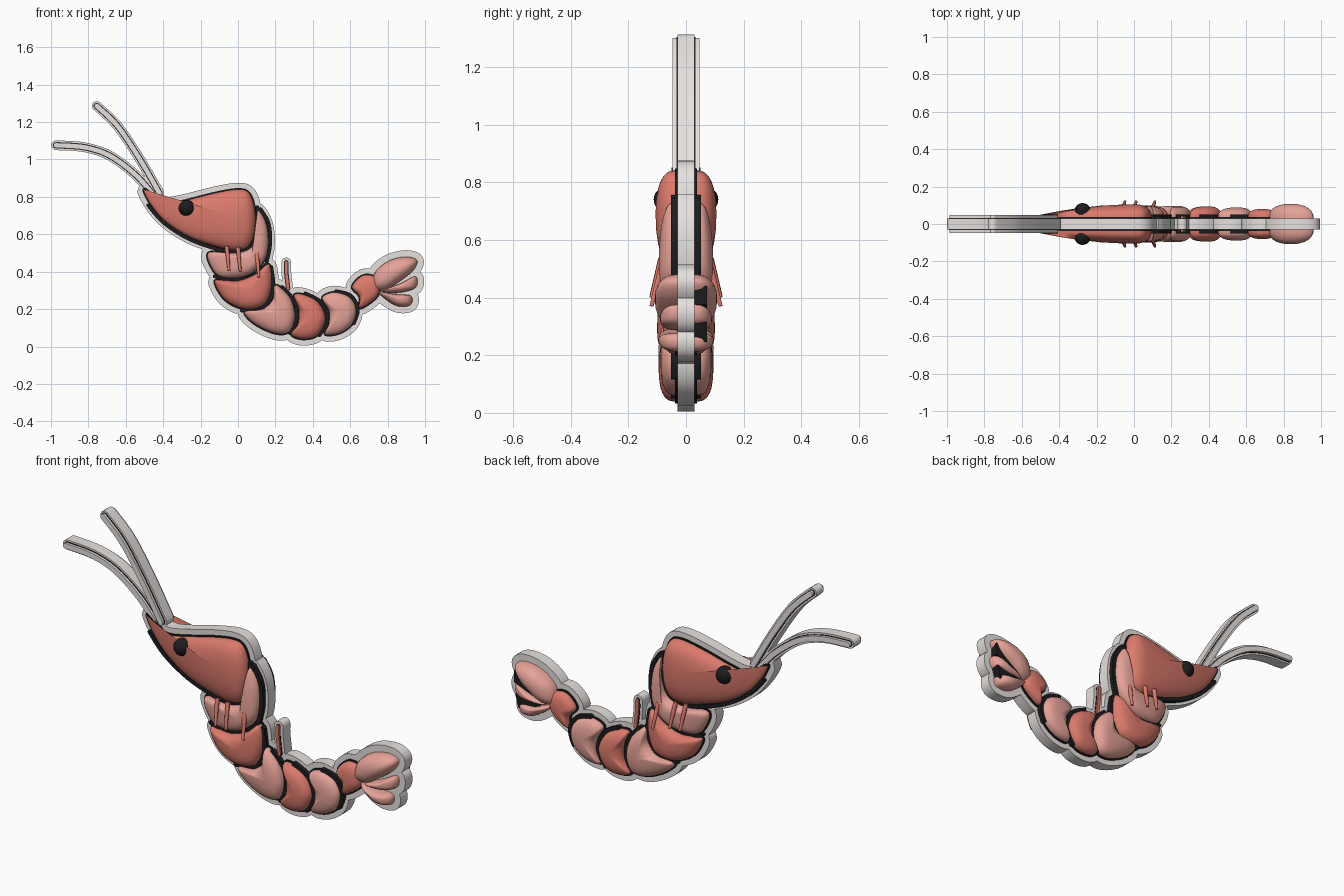
import bpy, bmesh, math
from mathutils import Vector

cube = bpy.data.objects.get("Cube")
if cube:
    bpy.data.objects.remove(cube, do_unlink=True)


def make_material(name, rgb):
    mat = bpy.data.materials.new(name)
    mat.use_nodes = True
    colour = (*rgb, 1.0)
    mat.diffuse_color = colour
    bsdf = next(n for n in mat.node_tree.nodes if n.type == 'BSDF_PRINCIPLED')
    bsdf.inputs["Base Color"].default_value = colour
    return mat


coral = make_material("coral shell", (0.71, 0.195, 0.15))
pink = make_material("pale pink shell", (0.78, 0.36, 0.31))
grey = make_material("warm grey backing", (0.79, 0.75, 0.73))
black = make_material("black", (0.012, 0.012, 0.014))


# ---- outline helpers: every outline lies in the x-z plane ----
def spline(points, closed=True, steps=6):
    """Smooth a few control points into a curve."""
    pts = [Vector(p) for p in points]
    n = len(pts)

    def at(i):
        return pts[i % n] if closed else pts[max(0, min(n - 1, i))]

    result = []
    for i in range(n if closed else n - 1):
        a, b, c, d = (at(i + k) for k in (-1, 0, 1, 2))
        for s in range(steps):
            t = s / steps
            result.append(0.5 * (2 * b + (c - a) * t + (2 * a - 5 * b + 4 * c - d) * t ** 2
                                 + (3 * b - a - 3 * c + d) * t ** 3))
    if not closed:
        result.append(pts[-1])
    return result


def grow(outline, amount):
    """Move an outline outwards along its normals."""
    n = len(outline)
    area = sum(outline[i - 1].cross(outline[i]) for i in range(n))
    sign = 1 if area > 0 else -1
    result = []
    for i, p in enumerate(outline):
        tangent = (outline[(i + 1) % n] - outline[i - 1]).normalized()
        result.append(p + Vector((tangent.y, -tangent.x)) * sign * amount)
    return result


def ribbon(path, radius):
    """Outline of a round-ended stroke along a path."""
    left, right = [], []
    last = len(path) - 1
    for i, p in enumerate(path):
        t = (path[min(i + 1, last)] - path[max(i - 1, 0)]).normalized()
        side = Vector((-t.y, t.x)) * radius
        left.append(p + side)
        right.append(p - side)

    def cap(centre, start):
        angles = [-math.pi * k / 6 for k in range(1, 6)]
        return [centre + Vector((start.x * math.cos(a) - start.y * math.sin(a),
                                 start.x * math.sin(a) + start.y * math.cos(a))) for a in angles]

    return (left + cap(path[-1], left[-1] - path[-1])
            + right[::-1] + cap(path[0], right[0] - path[0]))


def finish(name, bm, mat, angle=40):
    bmesh.ops.recalc_face_normals(bm, faces=bm.faces)
    mesh = bpy.data.meshes.new(name)
    bm.to_mesh(mesh)
    bm.free()
    mesh.materials.append(mat)
    obj = bpy.data.objects.new(name, mesh)
    bpy.context.collection.objects.link(obj)
    bpy.ops.object.select_all(action='DESELECT')
    obj.select_set(True)
    bpy.context.view_layer.objects.active = obj
    bpy.ops.object.shade_smooth_by_angle(angle=math.radians(angle))


def loft(bm, rings):
    for low, high in zip(rings, rings[1:]):
        for i in range(len(low)):
            bm.faces.new((low[i - 1], low[i], high[i], high[i - 1]))


def slab(name, outline, depth, mat, start=None):
    """Flat plate, equally thick on both sides of y = 0 unless a start is given."""
    bm = bmesh.new()
    near = -depth if start is None else start
    rings = [[bm.verts.new((p.x, y, p.y)) for p in outline] for y in (near, depth)]
    loft(bm, rings)
    for ring in rings:
        bm.faces.new(ring)
    finish(name, bm, mat)


def pillow(name, outline, height, mat, centre=None, taper=0, power=3, base=0.045):
    """Inflated shape, domed on both sides; taper thins it towards -x."""
    bm = bmesh.new()
    mid = Vector(centre) if centre else sum(outline, Vector((0, 0))) / len(outline)
    scales = (0.1, 0.35, 0.6, 0.75, 0.86, 0.93, 0.975, 1.0)
    rings = []
    for side, s in [(-1, s) for s in scales] + [(1, s) for s in reversed(scales)]:
        rise = (height - base) * math.sqrt(1 - s ** power)
        ring = []
        for p in outline:
            q = mid + (p - mid) * s
            y = side * (base + rise * (1 - taper * max(0, mid.x - q.x) ** 2))
            ring.append(bm.verts.new((q.x, y, q.y)))
        rings.append(ring)
    loft(bm, rings)
    for ring, y in ((rings[0], -height), (rings[-1], height)):
        tip = bm.verts.new((mid.x, y, mid.y))
        for i in range(len(ring)):
            bm.faces.new((ring[i - 1], ring[i], tip))
    finish(name, bm, mat, 75)


def shell(name, points, height, mat, **dome):
    """Domed shell, a thin black rim and a wider grey backing."""
    outline = spline(points)
    pillow(name, outline, height, mat, **dome)
    slab(name + "_rim", grow(outline, 0.007), 0.038, black)
    slab(name + "_backing", grow(outline, 0.035), 0.03, grey)


def strand(name, points, radius, depth, mat):
    """Thin raised stroke with a fine black edge on a grey backing."""
    path = spline(points, closed=False)
    slab(name, ribbon(path, radius), depth, mat)
    slab(name + "_edge", ribbon(path, radius + 0.003), 0.033, black)
    slab(name + "_backing", ribbon(path, 0.026), 0.03, grey)


# ---- head ----
shell("head", [(-.505, .84), (-.45, .785), (-.38, .765), (-.285, .78), (-.125, .82), (0, .84),
               (.06, .82), (.09, .735), (.09, .63), (.065, .55), (.01, .515), (-.1, .53),
               (-.26, .585), (-.39, .67), (-.47, .765)],
      0.105, coral, centre=(0, .69), taper=2.6, power=2.6)
slab("antenna_root", spline([(-.5, .85), (-.45, .815), (-.41, .775), (-.45, .77)]), 0.05, black)

# ---- body segments, from the head to the tail ----
shell("body_segment_1", [(.105, .73), (.15, .66), (.162, .55), (.14, .46), (.06, .385),
                         (-.04, .365), (-.12, .39), (-.16, .5), (-.02, .5), (.07, .53),
                         (.105, .62)], 0.095, pink, centre=(.07, .46))
shell("body_segment_2", [(-.125, .345), (-.07, .25), (.035, .2), (.14, .225), (.18, .33),
                         (.165, .44), (.09, .385), (0, .352), (-.08, .355)],
      0.1, coral, centre=(.06, .29))
shell("body_segment_3", [(.035, .185), (.09, .12), (.2, .07), (.275, .08), (.305, .16),
                         (.285, .25), (.235, .31), (.195, .325), (.185, .25), (.13, .2)],
      0.096, pink, centre=(.225, .18))
shell("body_segment_4", [(.285, .065), (.345, .04), (.425, .06), (.468, .15), (.43, .235),
                         (.36, .275), (.3, .275), (.325, .2), (.32, .12)],
      0.094, coral, centre=(.39, .155))
shell("body_segment_5", [(.465, .065), (.54, .07), (.61, .12), (.632, .2), (.595, .265),
                         (.515, .29), (.45, .26), (.487, .19), (.485, .12)],
      0.088, pink, centre=(.55, .18))
shell("body_segment_6", [(.65, .205), (.715, .24), (.755, .29), (.745, .365), (.67, .38),
                         (.61, .32), (.65, .265)], 0.08, coral)

# ---- black bands along the tail edge of each shell ----
for label, path in (
        ("head_lower", [(-.48, .755), (-.395, .66), (-.26, .574), (-.1, .518), (.01, .503)]),
        ("head_back", [(.01, .503), (.08, .545), (.105, .63), (.103, .745)]),
        ("segment_1_back", [(.12, .735), (.163, .66), (.172, .55), (.153, .45)]),
        ("segment_1_lower", [(-.125, .375), (-.03, .355), (.08, .378), (.15, .44)]),
        ("segment_2", [(.02, .192), (.14, .215), (.188, .31), (.178, .425)]),
        ("segment_3", [(.28, .07), (.314, .15), (.3, .245), (.235, .318)]),
        ("segment_4", [(.435, .06), (.477, .14), (.445, .235), (.36, .284)]),
        ("segment_5", [(.62, .125), (.641, .2), (.603, .272), (.525, .296)])):
    slab(label + "_band", ribbon(spline(path, closed=False), 0.01), 0.052, black)

# ---- tail fan, with dark gaps between the lobes at the back ----
for label, height, points in (
        ("upper", 0.108, [(.72, .32), (.735, .4), (.81, .46), (.9, .48), (.958, .46),
                          (.935, .405), (.86, .345), (.78, .3)]),
        ("middle", 0.09, [(.77, .295), (.87, .338), (.95, .375), (.95, .315), (.86, .288)]),
        ("lower", 0.095, [(.75, .29), (.84, .28), (.925, .27), (.92, .22), (.84, .22)])):
    outline = spline(points)
    pillow("tail_lobe_" + label, outline, height, pink, power=2.4, base=0.035)
    slab("tail_lobe_" + label + "_backing", grow(outline, 0.035), 0.03, grey)
for label, corners in (("upper", [(.8, .315), (.95, .44), (.95, .375)]),
                       ("lower", [(.8, .287), (.945, .315), (.925, .245)])):
    slab("tail_gap_" + label, [Vector(c) for c in corners], 0.072, black, start=0.025)

# ---- antennae and the small back swimmeret ----
strand("upper_antenna", [(-.755, 1.286), (-.645, 1.18), (-.53, 1.01), (-.42, .82)],
       0.014, 0.047, grey)
strand("lower_antenna", [(-.973, 1.076), (-.82, 1.065), (-.685, 1.02), (-.55, .92), (-.46, .82)],
       0.014, 0.047, grey)
strand("swimmeret", [(.258, .45), (.258, .4), (.268, .31)], 0.009, 0.042, coral)

# ---- eyes and legs on both sides ----
for side, y in (("right", -1), ("left", 1)):
    bm = bmesh.new()
    bmesh.ops.create_uvsphere(bm, u_segments=24, v_segments=14, radius=0.044)
    bmesh.ops.translate(bm, verts=bm.verts, vec=(-0.275, y * 0.068, 0.74))
    finish("eye_" + side, bm, black, 60)
    for number, (x, z) in enumerate(((-.06, .535), (.0, .53), (.1, .5)), 1):
        top = Vector((x, y * 0.085, z))
        foot = Vector((x + 0.012, y * 0.12, z - 0.13))
        bm = bmesh.new()
        bmesh.ops.create_cone(bm, cap_ends=True, segments=10, radius1=0.012, radius2=0.007,
                              depth=(foot - top).length)
        turn = (foot - top).to_track_quat('Z', 'Y').to_matrix()
        bmesh.ops.rotate(bm, verts=bm.verts, cent=(0, 0, 0), matrix=turn)
        bmesh.ops.translate(bm, verts=bm.verts, vec=(top + foot) / 2)
        finish("leg_%d_%s" % (number, side), bm, coral)
